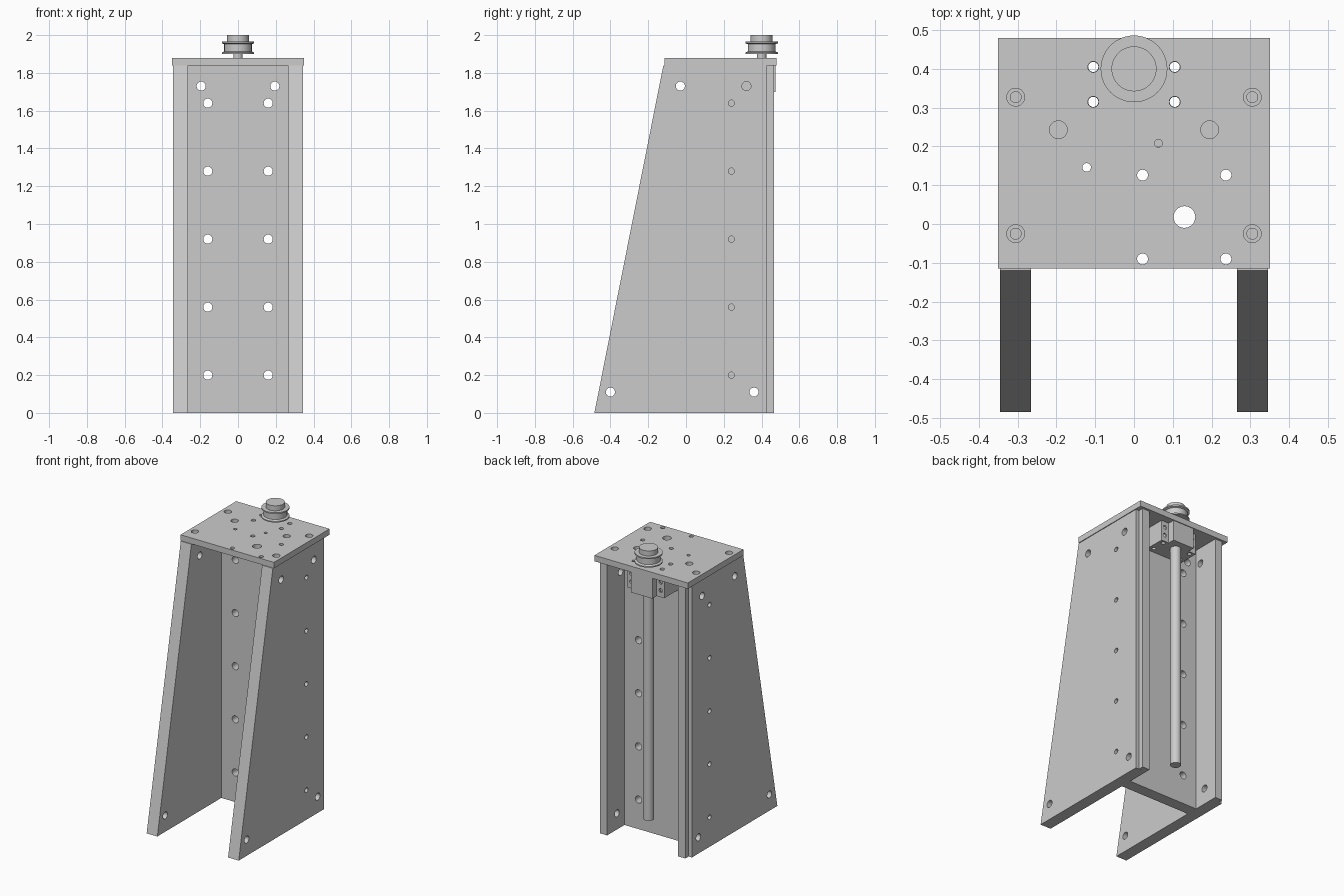
import bpy, bmesh, math
from mathutils import Vector

if "Cube" in bpy.data.objects:
    bpy.data.objects.remove(bpy.data.objects["Cube"])

grey = bpy.data.materials.new("machined_grey")
grey.use_nodes = True
grey.diffuse_color = (0.6, 0.6, 0.6, 1)
grey.node_tree.nodes["Principled BSDF"].inputs["Base Color"].default_value = grey.diffuse_color


def finish(name, bm):
    bmesh.ops.recalc_face_normals(bm, faces=bm.faces)
    mesh = bpy.data.meshes.new(name)
    bm.to_mesh(mesh)
    bm.free()
    mesh.materials.append(grey)
    ob = bpy.data.objects.new(name, mesh)
    bpy.context.collection.objects.link(ob)
    return ob


def extrude(name, points, offset):
    """Solid made by sweeping a polygon along an offset."""
    bm = bmesh.new()
    face = bm.faces.new([bm.verts.new(p) for p in points])
    new = bmesh.ops.extrude_face_region(bm, geom=[face])["geom"]
    bmesh.ops.translate(bm, vec=offset,
                        verts=[v for v in new if isinstance(v, bmesh.types.BMVert)])
    return finish(name, bm)


def box(name, x, y, z):
    pts = [(x[0], y[0], z[0]), (x[1], y[0], z[0]), (x[1], y[1], z[0]), (x[0], y[1], z[0])]
    return extrude(name, pts, (0, 0, z[1] - z[0]))


def smooth(ob):
    bpy.ops.object.select_all(action='DESELECT')
    ob.select_set(True)
    bpy.context.view_layer.objects.active = ob
    bpy.ops.object.shade_smooth_by_angle(angle=math.radians(30))


def drill(ob, axis, holes):
    """Cut round holes; each is (centre, radius, length) along the axis."""
    bm = bmesh.new()
    turn = Vector((0, 0, 1)).rotation_difference(Vector(axis)).to_matrix().to_4x4()
    for centre, radius, length in holes:
        new = bmesh.ops.create_cone(bm, cap_ends=True, segments=32, radius1=radius,
                                    radius2=radius, depth=length, matrix=turn)
        bmesh.ops.translate(bm, verts=new["verts"], vec=centre)
    cutter = finish(ob.name + "_drill", bm)
    cutter.hide_render = True
    mod = ob.modifiers.new("holes", 'BOOLEAN')
    mod.object, mod.operation, mod.solver = cutter, 'DIFFERENCE', 'EXACT'
    bpy.context.view_layer.objects.active = ob
    bpy.ops.object.modifier_apply(modifier=mod.name)
    bpy.data.objects.remove(cutter)
    smooth(ob)


def lathe(name, profile, y):
    """Spin a radius/height profile round a vertical axis."""
    bm = bmesh.new()
    verts = [bm.verts.new((r, 0, z)) for r, z in profile]
    edges = [bm.edges.new(pair) for pair in zip(verts, verts[1:])]
    bmesh.ops.spin(bm, geom=verts + edges, cent=(0, 0, 0), axis=(0, 0, 1),
                   angle=math.tau, steps=48)
    bmesh.ops.remove_doubles(bm, verts=bm.verts, dist=0.0005)
    bmesh.ops.translate(bm, verts=bm.verts, vec=(0, y, 0))
    smooth(finish(name, bm))


TOP = 1.84
AXIS_Y = 0.40
bolt_rows = [0.2 + 0.36 * i for i in range(5)]

# Tapered side plates with a guide rail along each back edge
for side, label in ((1, "left"), (-1, "right")):
    plate = extrude(label + "_side_plate",
                    [(side * 0.265, y, z) for y, z in
                     ((-0.485, 0), (0.43, 0), (0.43, TOP), (-0.12, TOP))],
                    (side * 0.08, 0, 0))
    holes = [((side * 0.305, y, z), 0.024, 0.2) for y, z in
             ((-0.4, 0.11), (0.36, 0.11), (-0.03, 1.73), (0.32, 1.73))]
    holes += [((side * 0.305, 0.24, z), 0.016, 0.2) for z in bolt_rows]
    drill(plate, (1, 0, 0), holes)
    drill(plate, (0, 0, 1), [((side * 0.305, y, TOP), 0.014, 0.16) for y in (0.327, -0.025)])
    box(label + "_guide_rail", sorted((side * 0.265, side * 0.32)), (0.43, 0.465), (0, TOP))

# Web joining the side plates
web = box("web_plate", (-0.265, 0.265), (0.2, 0.28), (0, TOP))
drill(web, (0, 1, 0),
      [((s * 0.16, 0.24, z), 0.024, 0.2) for s in (1, -1) for z in bolt_rows]
      + [((s * 0.195, 0.24, 1.73), 0.024, 0.2) for s in (1, -1)])

# Top plate with its bolt pattern
top = box("top_plate", (-0.35, 0.35), (-0.115, 0.48), (TOP, 1.88))
spots = [(s * x, y, r) for s in (1, -1) for x, y, r in
         ((0.305, 0.327, 0.023), (0.305, -0.025, 0.023), (0.195, 0.243, 0.023),
          (0.105, 0.405, 0.014), (0.105, 0.315, 0.014))]
spots += [(x, y, 0.014) for x in (0.022, 0.237) for y in (0.126, -0.09)]
spots += [(0.13, 0.018, 0.028), (-0.122, 0.146, 0.011), (0.063, 0.208, 0.01)]
drill(top, (0, 0, 1), [((x, y, 1.86), r, 0.2) for x, y, r in spots])

# Stepped bearing block under the top plate
half = [(0.137, 0.28), (0.137, 0.428), (0.08, 0.428), (0.08, 0.475)]
outline = half + [(-x, y) for x, y in reversed(half)]
block = extrude("bearing_block", [(x, y, 1.70) for x, y in outline], (0, 0, TOP - 1.70))
drill(block, (0, 0, 1), [((s * 0.105, y, 1.77), 0.013, 0.3)
                         for s in (1, -1) for y in (0.405, 0.315)])
drill(block, (0, 1, 0), [((s * 0.11, 0.36, z), 0.013, 0.3)
                         for s in (1, -1) for z in (1.745, 1.8)])

# Drive screw and flanged belt pulley
lathe("drive_screw", [(0, 0.16), (0.034, 0.16), (0.034, 1.75), (0.025, 1.75),
                      (0.025, 1.95), (0, 1.95)], AXIS_Y)
lathe("belt_pulley", [(0, 1.90), (0.086, 1.90), (0.086, 1.908), (0.073, 1.914),
                      (0.073, 1.952), (0.086, 1.957), (0.086, 1.966),
                      (0.058, 1.966), (0.058, 2.0), (0, 2.0)], AXIS_Y)
